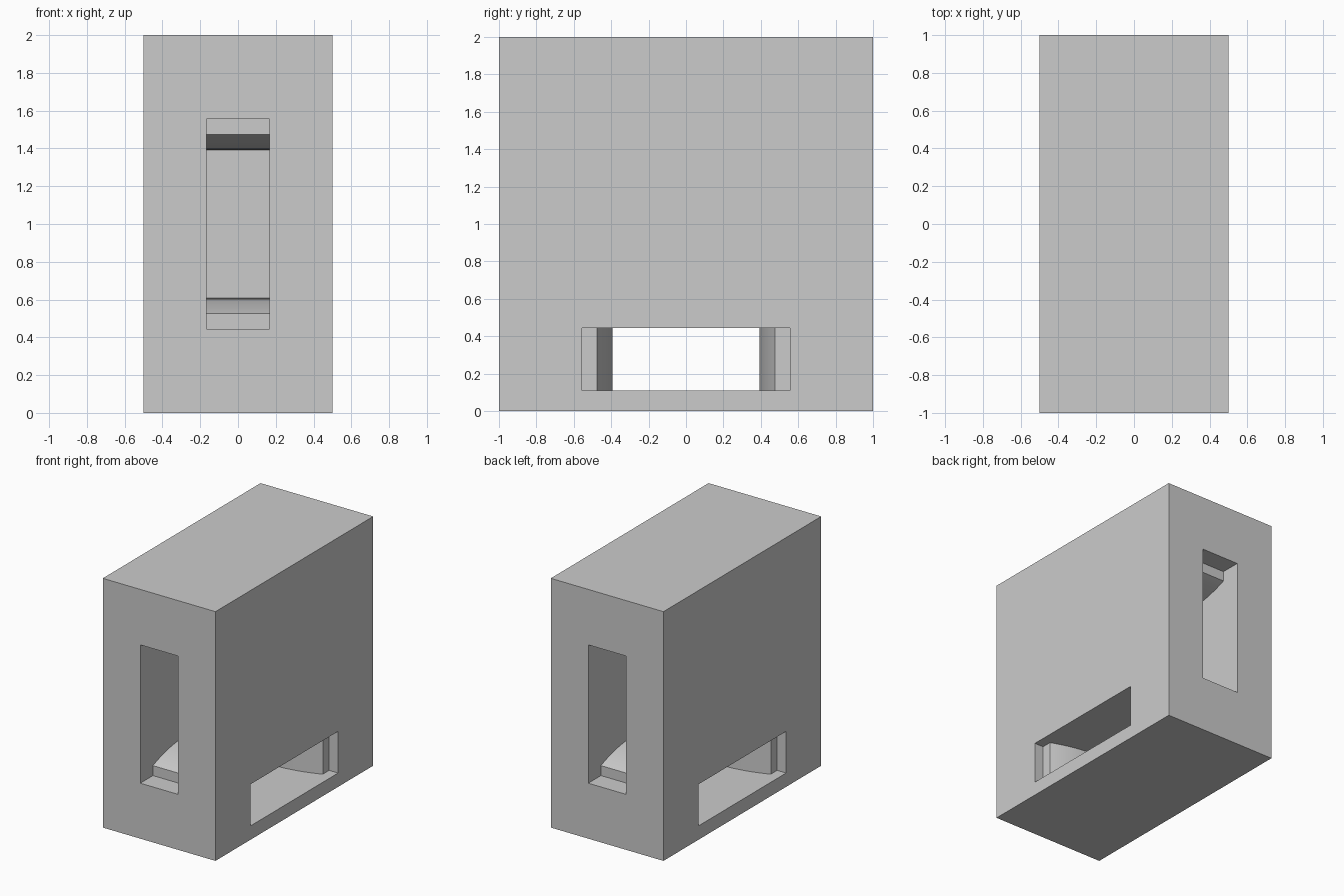
import bpy
import math
from mathutils import Vector

cube = bpy.data.objects.get("Cube")
if cube:
    bpy.data.objects.remove(cube, do_unlink=True)

# One plain grey for the whole block
grey = bpy.data.materials.new("plain_grey")
grey.use_nodes = True
colour = (0.6, 0.6, 0.6, 1)
grey.diffuse_color = colour
grey.node_tree.nodes["Principled BSDF"].inputs["Base Color"].default_value = colour

MOUTH, SHOULDER, THROAT = 0.555, 0.475, 0.393   # half lengths of the slot
CURVE = 0.42                                    # depth of the curved jaw
STEPS = 12


def half_profile(lip):
    """Depth and half length from just outside the mouth to the throat."""
    rise = SHOULDER - THROAT
    radius = (CURVE ** 2 + rise ** 2) / (2 * rise)
    points = [(-0.05, MOUTH), (lip, MOUTH)]
    for i in range(STEPS + 1):
        left = CURVE * (1 - i / STEPS)
        bulge = radius - math.sqrt(radius ** 2 - left ** 2)
        points.append((lip + CURVE - left, THROAT + bulge))
    return points


def prism(name, outline, place, half_width):
    """Extrude an outline sideways; place maps depth, length, side to space."""
    n = len(outline)
    verts = [place(d, s, w) for w in (-half_width, half_width) for d, s in outline]
    faces = [list(range(n))[::-1], list(range(n, 2 * n))]
    faces += [[i, (i + 1) % n, n + (i + 1) % n, n + i] for i in range(n)]
    mesh = bpy.data.meshes.new(name)
    mesh.from_pydata(verts, [], faces)
    obj = bpy.data.objects.new(name, mesh)
    bpy.context.collection.objects.link(obj)
    bpy.ops.object.select_all(action="DESELECT")
    obj.select_set(True)
    bpy.context.view_layer.objects.active = obj
    bpy.ops.object.mode_set(mode="EDIT")
    bpy.ops.mesh.select_all(action="SELECT")
    bpy.ops.mesh.normals_make_consistent(inside=False)
    bpy.ops.object.mode_set(mode="OBJECT")
    obj.hide_render = True
    return obj


# Side slot runs right through, narrowing to the middle
side = half_profile(0.08)
right_half = [(0.5 - d, s) for d, s in side]
upper = right_half + [(-x, s) for x, s in right_half[-2::-1]]
outline = upper + [(x, -s) for x, s in reversed(upper)]
cutters = [prism("side_slot_cutter", outline,
                 lambda x, s, w: Vector((x, s, 0.278 + w)), 0.167)]

# Blind upright pockets at the front and back
end = half_profile(0.16)
outline = end + [(d, -s) for d, s in reversed(end)]
for name, sign in (("front", -1), ("back", 1)):
    cutters.append(prism(name + "_pocket_cutter", outline,
                         lambda d, s, w, k=sign: Vector((w, k * (1 - d), 1 + s)), 0.167))

# Solid block
bpy.ops.mesh.primitive_cube_add(size=2, location=(0, 0, 1))
block = bpy.context.object
block.name = "slotted_block"
block.scale = (0.5, 1, 1)
bpy.ops.object.transform_apply(location=False, rotation=False, scale=True)
block.data.materials.append(grey)

for cutter in cutters:
    mod = block.modifiers.new(cutter.name, "BOOLEAN")
    mod.operation = "DIFFERENCE"
    mod.solver = "EXACT"
    mod.object = cutter
    bpy.ops.object.modifier_apply(modifier=mod.name)
    bpy.data.objects.remove(cutter, do_unlink=True)

for face in block.data.polygons:
    face.material_index = 0
bpy.ops.object.select_all(action="DESELECT")
block.select_set(True)
bpy.context.view_layer.objects.active = block
bpy.ops.object.shade_smooth_by_angle(angle=math.radians(20))
